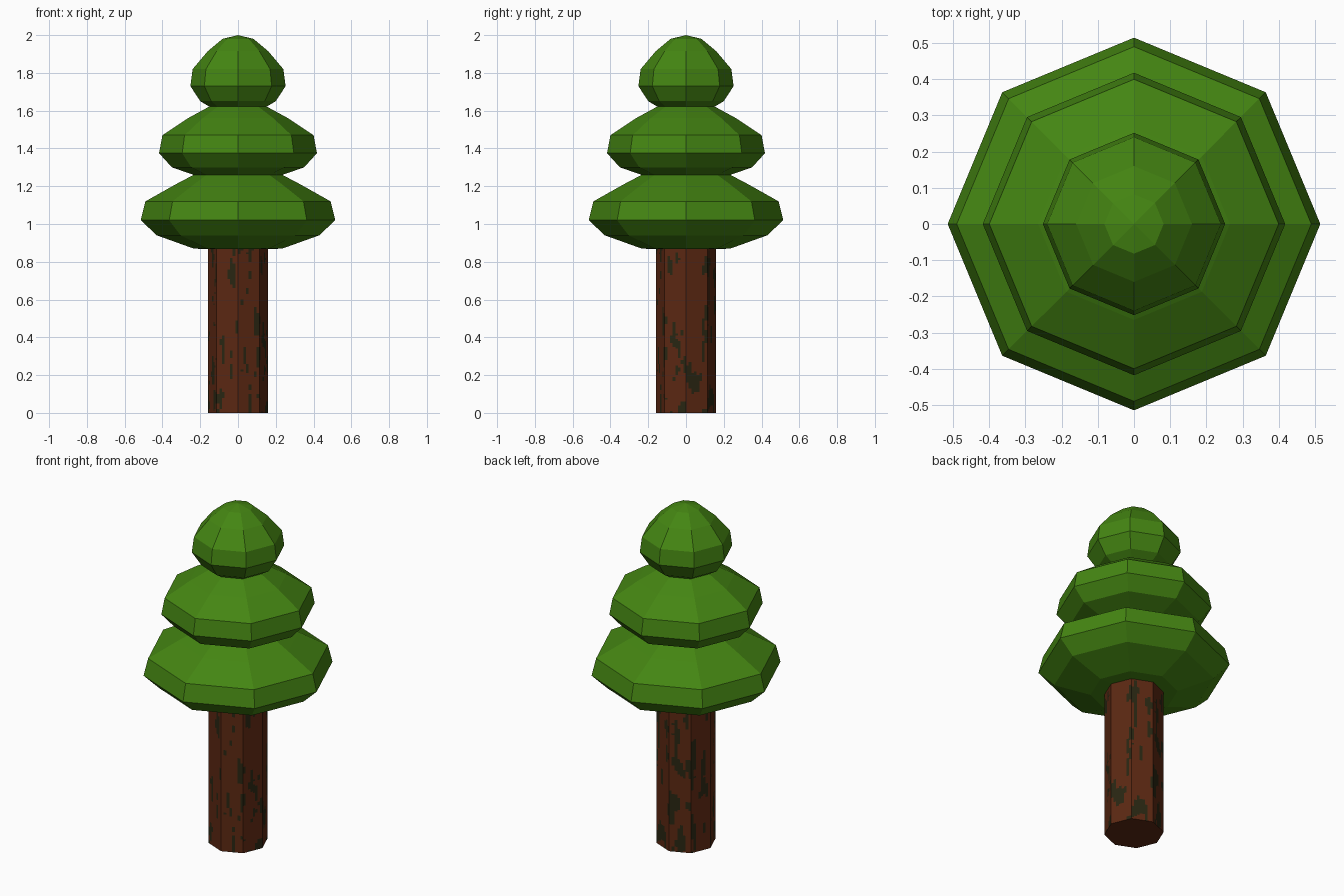
import bpy, bmesh, math
from mathutils import Vector, noise

if "Cube" in bpy.data.objects:
    bpy.data.objects.remove(bpy.data.objects["Cube"])

SIDES = 8


def material(name, rgb):
    m = bpy.data.materials.new(name)
    m.diffuse_color = (*rgb, 1)
    m.use_nodes = True
    m.node_tree.nodes["Principled BSDF"].inputs["Base Color"].default_value = m.diffuse_color
    return m


green = material("leaf green", (0.058, 0.235, 0.006))
bark = material("bark brown", (0.105, 0.021, 0.006))
moss = material("dark moss", (0.022, 0.019, 0.006))


def finish(bm, name, mats):
    bmesh.ops.recalc_face_normals(bm, faces=bm.faces)
    me = bpy.data.meshes.new(name)
    bm.to_mesh(me)
    bm.free()
    for m in mats:
        me.materials.append(m)
    ob = bpy.data.objects.new(name, me)
    bpy.context.collection.objects.link(ob)
    return ob


def lathe(name, profile, mat):
    """Eight-sided solid from (radius, height) pairs; radius 0 makes a pole."""
    bm = bmesh.new()
    rings = []
    for r, z in profile:
        if r == 0:
            rings.append([bm.verts.new((0, 0, z))] * SIDES)
        else:
            rings.append([bm.verts.new((r * math.cos(a), r * math.sin(a), z))
                          for a in (i * math.tau / SIDES for i in range(SIDES))])
    for lo, hi in zip(rings, rings[1:]):
        for i in range(SIDES):
            j = (i + 1) % SIDES
            bm.faces.new(list(dict.fromkeys((lo[i], lo[j], hi[j], hi[i]))))
    return finish(bm, name, [mat])


# Foliage: three squashed faceted tiers, each sunk into the next
lathe("foliage_lower", [(0, 0.86), (0.235, 0.87), (0.43, 0.94), (0.515, 1.02),
                        (0.49, 1.12), (0.33, 1.21), (0.235, 1.26), (0, 1.30)], green)
lathe("foliage_middle", [(0, 1.25), (0.235, 1.26), (0.35, 1.30), (0.418, 1.375),
                         (0.40, 1.47), (0.265, 1.56), (0.155, 1.62), (0, 1.66)], green)
lathe("foliage_top", [(0, 1.61), (0.15, 1.62), (0.20, 1.65), (0.252, 1.73),
                      (0.24, 1.82), (0.16, 1.915), (0.082, 1.98), (0, 2.0)], green)

# Trunk: octagonal prism cut into a fine grid so moss streaks can be coloured
COLS, ROWS, RAD, TOP = 8, 90, 0.16, 0.90
bm = bmesh.new()
corners = [Vector((RAD * math.cos(a), RAD * math.sin(a), 0))
           for a in (i * math.tau / SIDES for i in range(SIDES))]
outline = [corners[i].lerp(corners[(i + 1) % SIDES], k / COLS)
           for i in range(SIDES) for k in range(COLS)]
n = len(outline)
grid = [[bm.verts.new((p.x, p.y, TOP * r / ROWS)) for p in outline]
        for r in range(ROWS + 1)]
for lo, hi in zip(grid, grid[1:]):
    for i in range(n):
        j = (i + 1) % n
        f = bm.faces.new((lo[i], lo[j], hi[j], hi[i]))
        c = f.calc_center_median()
        # Vertically stretched noise, slightly denser towards the foot
        v = noise.noise(Vector((c.x * 24, c.y * 24, c.z * 7)))
        v += 0.45 * noise.noise(Vector((c.x * 60, c.y * 60, c.z * 20 + 9)))
        f.material_index = 1 if v > 0.17 + 0.15 * c.z else 0
bm.faces.new(grid[0])
bm.faces.new(grid[-1])
finish(bm, "trunk", [bark, moss])
